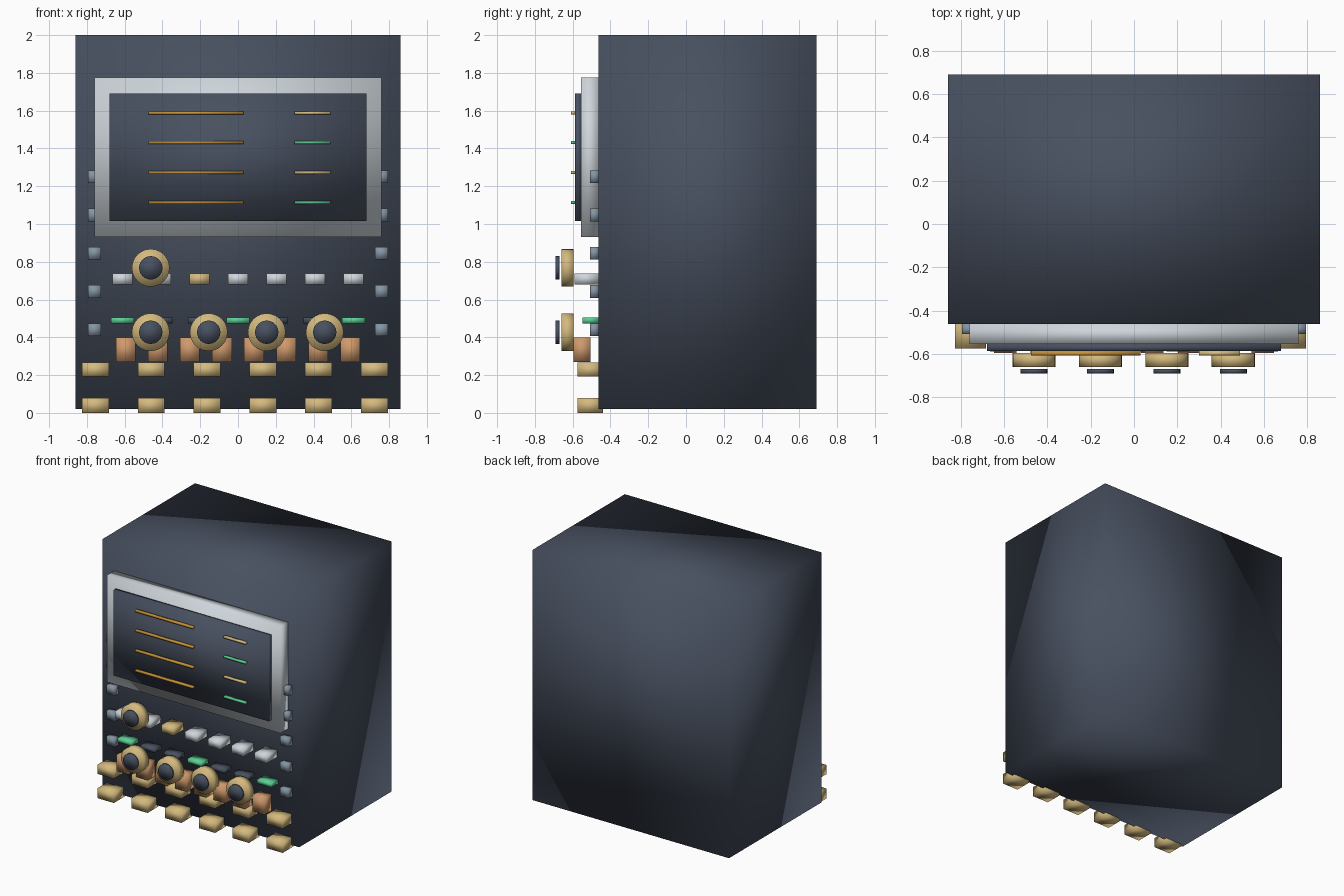
import bpy
import bmesh
from mathutils import Matrix, Vector

cube = bpy.data.objects.get("Cube")
if cube:
    bpy.data.objects.remove(cube, do_unlink=True)


def material(name, r, g, b):
    m = bpy.data.materials.new(name)
    m.use_nodes = True
    m.diffuse_color = (r, g, b, 1)
    m.node_tree.nodes["Principled BSDF"].inputs["Base Color"].default_value = (r, g, b, 1)
    return m


slate = material("dark slate", 0.064, 0.08, 0.116)
silver = material("silver", 0.62, 0.67, 0.71)
brass = material("pale brass", 0.66, 0.49, 0.21)
amber = material("amber", 0.58, 0.29, 0.04)
green = material("mint green", 0.11, 0.62, 0.30)
steel = material("blue steel", 0.23, 0.30, 0.37)
copper = material("copper", 0.62, 0.32, 0.15)


def finish(name, bm, mat):
    mesh = bpy.data.meshes.new(name)
    for face in bm.faces:
        face.smooth = True  # soft shading across the whole part
    bm.to_mesh(mesh)
    bm.free()
    mesh.materials.append(mat)
    obj = bpy.data.objects.new(name, mesh)
    bpy.context.collection.objects.link(obj)
    return obj


def box(name, mat, x, y, z):
    """Box from (min, max) ranges on each axis."""
    bm = bmesh.new()
    bmesh.ops.create_cube(bm, size=1)
    lo, hi = Vector((x[0], y[0], z[0])), Vector((x[1], y[1], z[1]))
    bmesh.ops.scale(bm, vec=hi - lo, verts=bm.verts)
    bmesh.ops.translate(bm, vec=(lo + hi) / 2, verts=bm.verts)
    return finish(name, bm, mat)


def key(name, mat, x, width, y, z):
    return box(name, mat, (x - width / 2, x + width / 2), y, z)


def disc(name, mat, x, z, radius, y):
    """Cylinder lying along y."""
    bm = bmesh.new()
    place = Matrix.Translation((x, sum(y) / 2, z)) @ Matrix.Rotation(1.5708, 4, "X")
    bmesh.ops.create_cone(bm, cap_ends=True, segments=24, radius1=radius,
                          radius2=radius, depth=y[1] - y[0], matrix=place)
    return finish(name, bm, mat)


# Cabinet and display
FRONT = -0.463
box("cabinet", slate, (-0.86, 0.86), (FRONT, 0.69), (0.02, 2))
box("display_bezel", silver, (-0.76, 0.76), (-0.555, FRONT), (0.93, 1.775))
box("display_screen", slate, (-0.68, 0.68), (-0.587, -0.555), (1.015, 1.69))

# Readout bars on the screen
for i, z in enumerate((1.588, 1.432, 1.273, 1.115)):
    span = (z - 0.008, z + 0.008)
    box(f"long_bar_{i}", amber, (-0.475, 0.03), (-0.608, -0.587), span)
    box(f"short_bar_{i}", green if i % 2 else brass, (0.3, 0.49), (-0.608, -0.587), span)

# Side tabs
for side, sx in (("left", 1), ("right", -1)):
    for i in range(5):
        z = 0.44 + 0.2025 * i
        key(f"{side}_tab_{i}", steel, sx * 0.76, 0.07, (-0.508, FRONT), (z - 0.034, z + 0.034))

# Selector keys and indicator lamps
for i in range(7):
    x = 0.204 * (i - 3)
    key(f"selector_key_{i}", brass if i == 2 else silver, x, 0.106, (-0.59, FRONT), (0.68, 0.738))
    key(f"indicator_{i}", slate if i % 3 else green, x, 0.122, (-0.547, FRONT), (0.474, 0.506))

# Copper keys
for i in range(8):
    key(f"copper_key_{i}", copper, 0.17 * (i - 3.5), 0.104, (-0.595, -0.505), (0.27, 0.4))

# Two rows of brass keys
for i in range(6):
    x = -0.755 + 0.2955 * i
    key(f"upper_brass_key_{i}", brass, x, 0.142, (-0.575, -0.44), (0.192, 0.266))
    key(f"lower_brass_key_{i}", brass, x, 0.142, (-0.575, -0.44), (0, 0.08))

# Rotary knobs with dark caps
knobs = [(-0.462, 0.768)] + [(-0.462 + 0.307 * i, 0.427) for i in range(4)]
for i, (x, z) in enumerate(knobs):
    disc(f"knob_{i}", brass, x, z, 0.1, (-0.66, -0.595))
    disc(f"knob_cap_{i}", slate, x, z, 0.062, (-0.69, -0.67))
